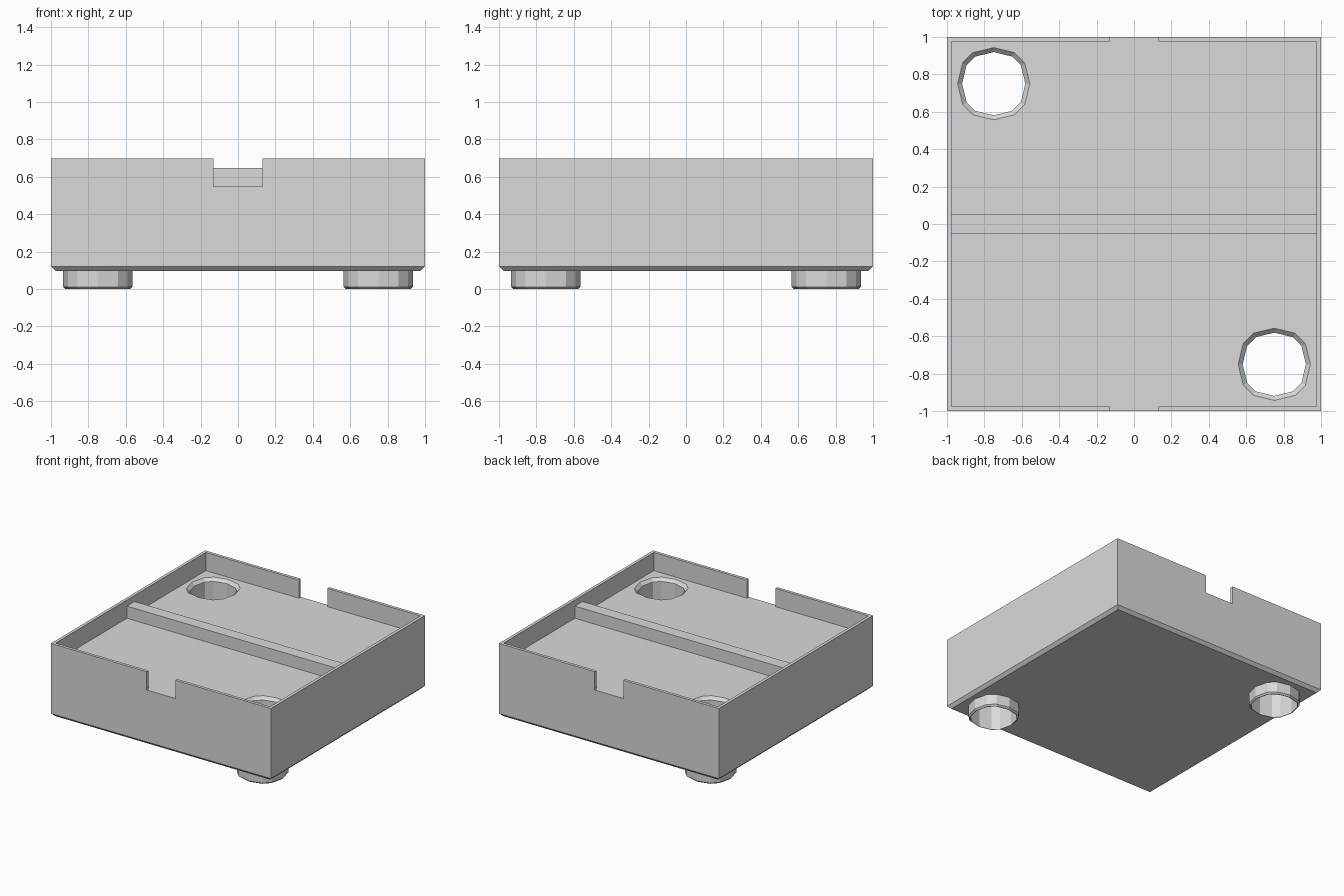
import bpy, bmesh

cube = bpy.data.objects.get("Cube")
if cube:
    bpy.data.objects.remove(cube, do_unlink=True)

BOTTOM, FLOOR, RIM = 0.097, 0.547, 0.697
INNER, NOTCH = 0.975, 0.13
FOOT_R, HOLE_R, CHAMFER = 0.185, 0.169, 0.024
FOOT_SPOTS = {"back_right": (-0.75, 0.75), "front_left": (0.75, -0.75)}

grey = bpy.data.materials.new("light grey")
grey.use_nodes = True
grey.diffuse_color = (0.7, 0.7, 0.7, 1)
grey.node_tree.nodes["Principled BSDF"].inputs["Base Color"].default_value = (0.7, 0.7, 0.7, 1)

# Twelve-sided outline with slightly fuller diagonals, built from one quarter
ROUND = []
quarter = [(1, 0), (0.86, 0.58), (0.58, 0.86)]
for turn in range(4):
    ROUND += quarter
    quarter = [(-y, x) for x, y in quarter]


def finish(bm, name):
    bmesh.ops.recalc_face_normals(bm, faces=bm.faces)
    mesh = bpy.data.meshes.new(name)
    bm.to_mesh(mesh)
    bm.free()
    mesh.materials.append(grey)
    obj = bpy.data.objects.new(name, mesh)
    bpy.context.collection.objects.link(obj)
    return obj


def prism(name, outline, z0, z1):
    """Extrude a plan outline between two heights."""
    bm = bmesh.new()
    face = bm.faces.new([bm.verts.new((x, y, z0)) for x, y in outline])
    top = bmesh.ops.extrude_face_region(bm, geom=[face])["geom"]
    for v in top:
        if isinstance(v, bmesh.types.BMVert):
            v.co.z = z1
    return finish(bm, name)


def stack(name, profile, spot, ring=False):
    """Join round loops of (radius, height); ring closes a tube, else cap it."""
    bm = bmesh.new()
    loops = [[bm.verts.new((spot[0] + r * x, spot[1] + r * y, z)) for x, y in ROUND]
             for r, z in profile]
    pairs = list(zip(loops, loops[1:]))
    if ring:
        pairs.append((loops[-1], loops[0]))
    else:
        bm.faces.new(loops[0])
        bm.faces.new(loops[-1])
    for a, b in pairs:
        for i in range(len(ROUND)):
            bm.faces.new((a[i - 1], a[i], b[i], b[i - 1]))
    return finish(bm, name)


def cut(obj, cutter):
    mod = obj.modifiers.new("cut", "BOOLEAN")
    mod.operation, mod.solver, mod.object = "DIFFERENCE", "EXACT", cutter
    bpy.context.view_layer.objects.active = obj
    bpy.ops.object.modifier_apply(modifier=mod.name)
    bpy.data.objects.remove(cutter, do_unlink=True)


def rectangle(x, y):
    return [(-x, -y), (x, -y), (x, y), (-x, y)]


# Body: square block with chamfered lower edges
body = prism("tray_body", rectangle(1, 1), BOTTOM, RIM)
bm = bmesh.new()
bm.from_mesh(body.data)
lower = [e for e in bm.edges if all(v.co.z < BOTTOM + 0.01 for v in e.verts)]
bmesh.ops.bevel(bm, geom=lower, offset=CHAMFER, segments=1, affect="EDGES")
bm.to_mesh(body.data)
bm.free()

# Recess with a notch through the front and back walls
half = [(INNER, -INNER), (INNER, INNER), (NOTCH, INNER), (NOTCH, 1.2),
        (-NOTCH, 1.2), (-NOTCH, INNER)]
outline = half + [(-x, -y) for x, y in half]
cut(body, prism("recess_cutter", outline, FLOOR, 1))

# Countersunk holes, each continuing down through a hollow foot
for side, spot in FOOT_SPOTS.items():
    cut(body, stack("hole_cutter", [
        (HOLE_R, 0), (HOLE_R, FLOOR - CHAMFER),
        (HOLE_R + CHAMFER, FLOOR), (HOLE_R + CHAMFER, FLOOR + 0.05)], spot))
    stack(side + "_foot", [
        (HOLE_R, 0), (FOOT_R - 0.012, 0), (FOOT_R, 0.012),
        (FOOT_R, BOTTOM), (HOLE_R, BOTTOM)], spot, ring=True)

# Ridge across the middle of the floor
prism("floor_ridge", rectangle(INNER, 0.05), FLOOR, FLOOR + 0.1)
